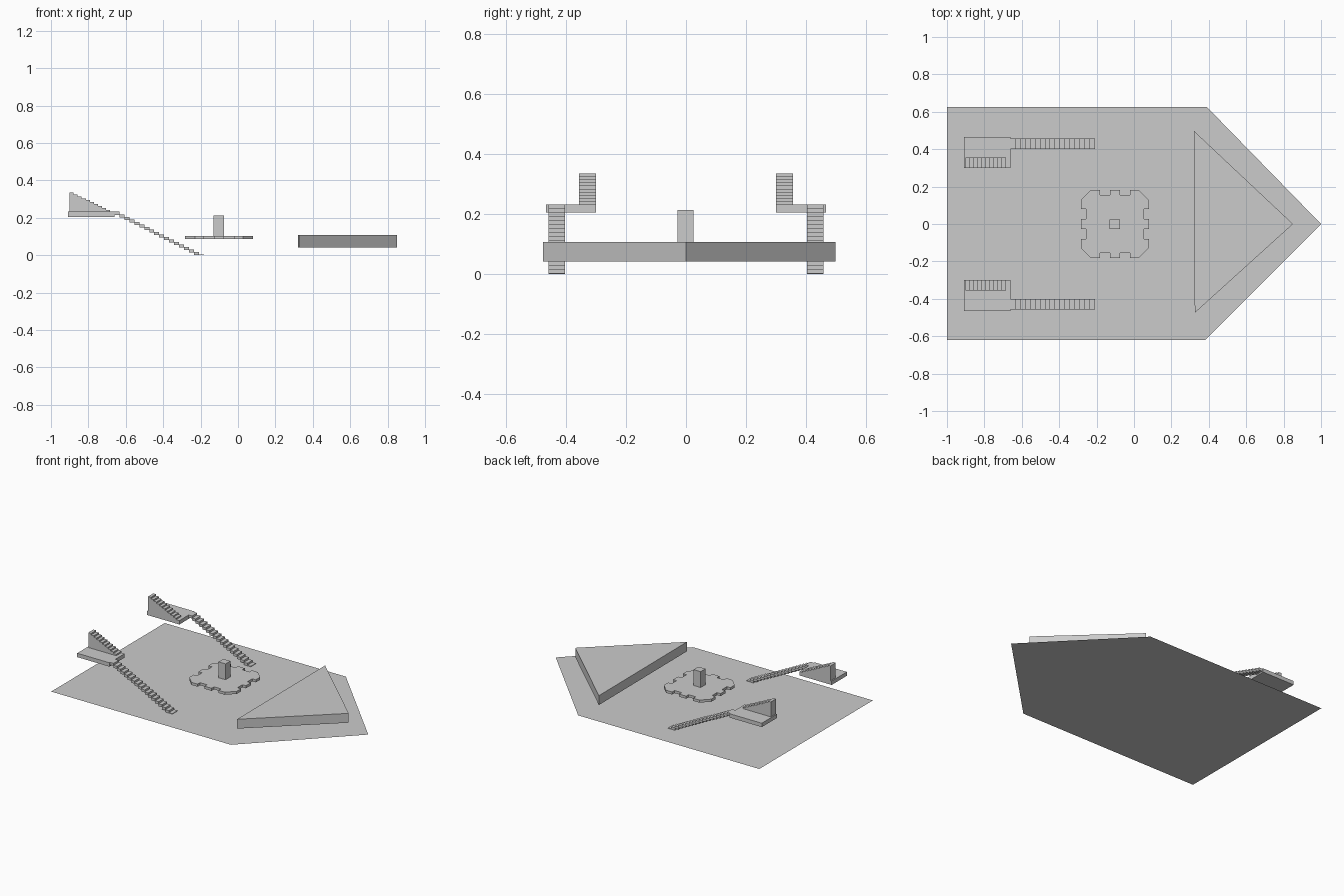
import bpy, bmesh
from mathutils import Vector

if "Cube" in bpy.data.objects:
    bpy.data.objects.remove(bpy.data.objects["Cube"])


def prism(name, pts, vec):
    """Solid (or a flat sheet if vec is None) swept from a 3D outline."""
    bm = bmesh.new()
    face = bm.faces.new([bm.verts.new(p) for p in pts])
    if vec:
        r = bmesh.ops.extrude_face_region(bm, geom=[face], use_keep_orig=True)
        bmesh.ops.translate(bm, vec=Vector(vec),
                            verts=[g for g in r["geom"] if isinstance(g, bmesh.types.BMVert)])
        bmesh.ops.recalc_face_normals(bm, faces=bm.faces)
    me = bpy.data.meshes.new(name)
    bm.to_mesh(me)
    bm.free()
    ob = bpy.data.objects.new(name, me)
    bpy.context.collection.objects.link(ob)
    return ob


def slab(name, outline, z0, z1):
    return prism(name, [(x, y, z0) for x, y in outline], (0, 0, z1 - z0))


def box(name, x0, x1, y0, y1, z0, z1):
    return slab(name, [(x0, y0), (x1, y0), (x1, y1), (x0, y1)], z0, z1)


# Floor sheet with a pointed end
prism("floor", [(-1, -.62, 0), (.38, -.62, 0), (1, 0, 0), (.39, .625, 0), (-1, .625, 0)], None)

# Raised triangular stage
slab("triangular_stage", [(.325, -.475), (.85, 0), (.32, .498)], .042, .107)

# Central notched plate: one side repeated by quarter turns
h, c, d = .182, .128, .027
side = [(-c, -h), (-.081, -h), (-.081, -h + d), (-.027, -h + d), (-.027, -h),
        (.027, -h), (.027, -h + d), (.081, -h + d), (.081, -h), (c, -h)]
cx = -.102
outline = []
for k in range(4):
    outline += [(cx + x, y) for x, y in side]
    side = [(-y, x) for x, y in side]
slab("central_plate", outline, .085, .103)
box("central_pillar", -.13, -.076, -.028, .025, .085, .213)

# Open lower stair profile: zigzag top, zigzag underside
n, x0, dx, z_top, t = 18, -.66, .0265, .232, .018
dz = (z_top - .004) / (n - 1)
upper, lower = [], []
for i in range(n):
    z = z_top - i * dz
    upper += [(x0 + i * dx, z), (x0 + (i + 1) * dx, z)]
    if z - t > 0:
        lower += [(x0 + i * dx, z - t), (x0 + (i + 1) * dx, z - t)]
lower += [(lower[-1][0], 0), (x0 + n * dx, 0)]
lower_profile = upper + lower[::-1]

# Solid upper stair profile
m, ux, ud, uz, uh = 10, -.9, .0215, .232, .0103
upper_profile = [(ux, uz)]
for i in range(m):
    z = uz + (m - i) * uh
    upper_profile += [(ux + i * ud, z), (ux + (i + 1) * ud, z)]
upper_profile.append((ux + m * ud, uz))

# Landing with two stair flights on each side
for label, s in (("left", 1), ("right", -1)):
    y = sorted((s * .3, s * .466))
    box(label + "_landing", -.908, -.66, y[0], y[1], .205, .232)
    prism(label + "_lower_stair", [(x, s * .402, z) for x, z in lower_profile], (0, s * .056, 0))
    prism(label + "_upper_stair", [(x, s * .3, z) for x, z in upper_profile], (0, s * .056, 0))
